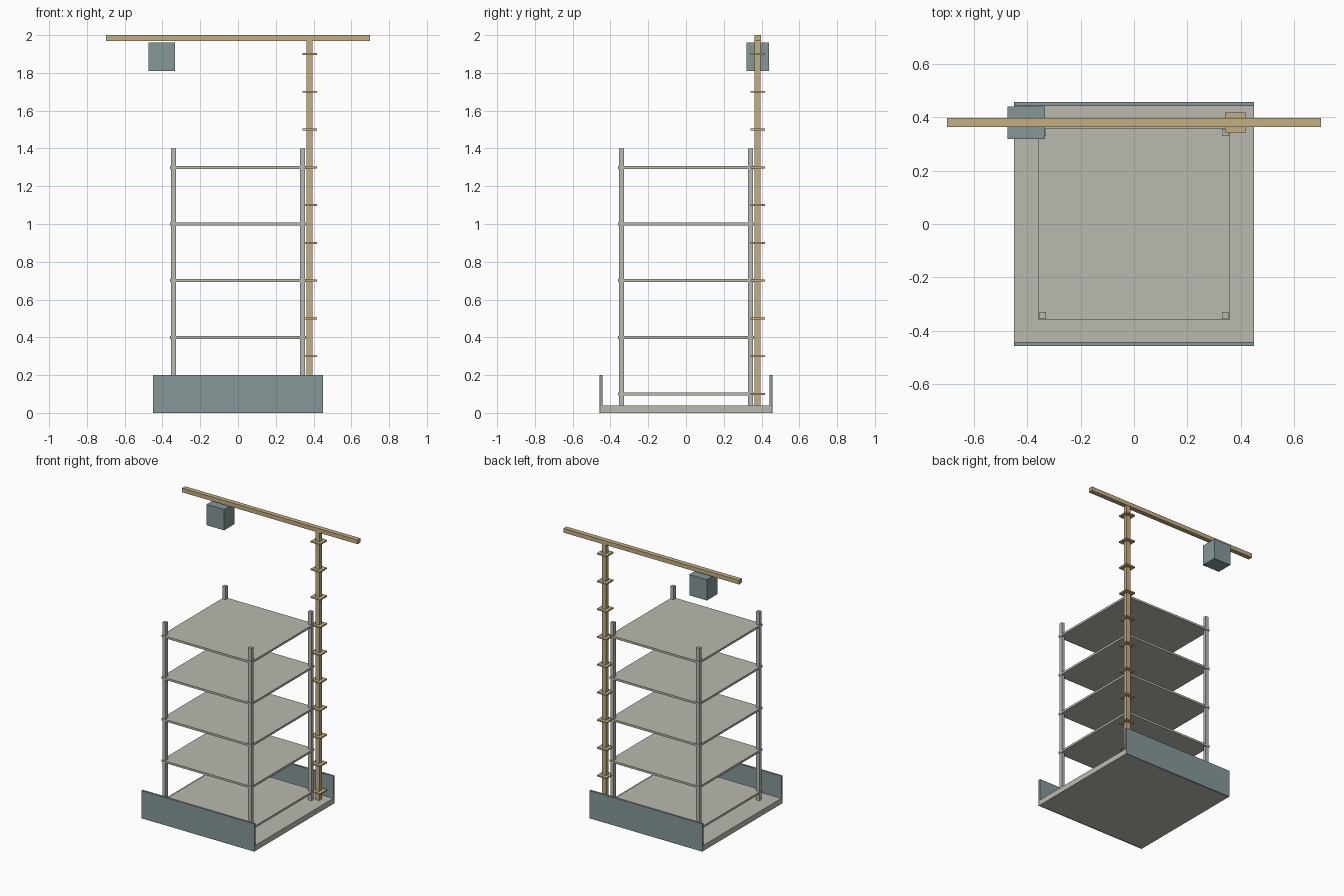
import bpy

cube = bpy.data.objects.get("Cube")
if cube:
    bpy.data.objects.remove(cube, do_unlink=True)


def material(name, rgb):
    mat = bpy.data.materials.new(name)
    mat.use_nodes = True
    mat.diffuse_color = (*rgb, 1)
    mat.node_tree.nodes["Principled BSDF"].inputs["Base Color"].default_value = (*rgb, 1)
    return mat


concrete = material("concrete grey", (0.49, 0.49, 0.44))
steel = material("blue grey steel", (0.24, 0.31, 0.32))
tan = material("crane tan", (0.55, 0.43, 0.23))


def box(name, x, y, bottom, top, width, depth, mat):
    """Box centred at x, y and spanning bottom to top."""
    bpy.ops.mesh.primitive_cube_add(size=1, location=(x, y, (bottom + top) / 2))
    obj = bpy.context.object
    obj.name = name
    obj.scale = (width, depth, top - bottom)
    bpy.ops.object.transform_apply(location=False, rotation=False, scale=True)
    obj.data.materials.append(mat)
    return obj


# Ground plate with front and back hoardings
box("ground_plate", 0, 0, 0, 0.04, 0.9, 0.9, concrete)
for name, side in (("front", -1), ("back", 1)):
    box(name + "_hoarding", 0, side * 0.45, 0, 0.2, 0.9, 0.015, steel)

# Corner columns
for x_name, sx in (("right", -1), ("left", 1)):
    for y_name, sy in (("front", -1), ("back", 1)):
        box(f"{y_name}_{x_name}_column", sx * 0.342, sy * 0.342,
            0.04, 1.4, 0.025, 0.025, concrete)

# Floor slabs
for i in range(5):
    z = 0.1 + 0.3 * i
    box(f"floor_slab_{i + 1}", 0, 0, z - 0.0075, z + 0.0075, 0.718, 0.718, concrete)

# Tower crane: mast, collars, jib and hanging weight
crane = 0.379
box("crane_mast", crane, crane, 0.04, 1.97, 0.031, 0.031, tan)
for i in range(10):
    z = 0.1 + 0.2 * i
    box(f"mast_collar_{i + 1}", crane, crane, z - 0.005, z + 0.005, 0.077, 0.077, tan)
box("crane_jib", 0, crane + 0.001, 1.97, 2.0, 1.4, 0.034, tan)
box("crane_counterweight", -0.404, crane, 1.81, 1.96, 0.14, 0.12, steel)
